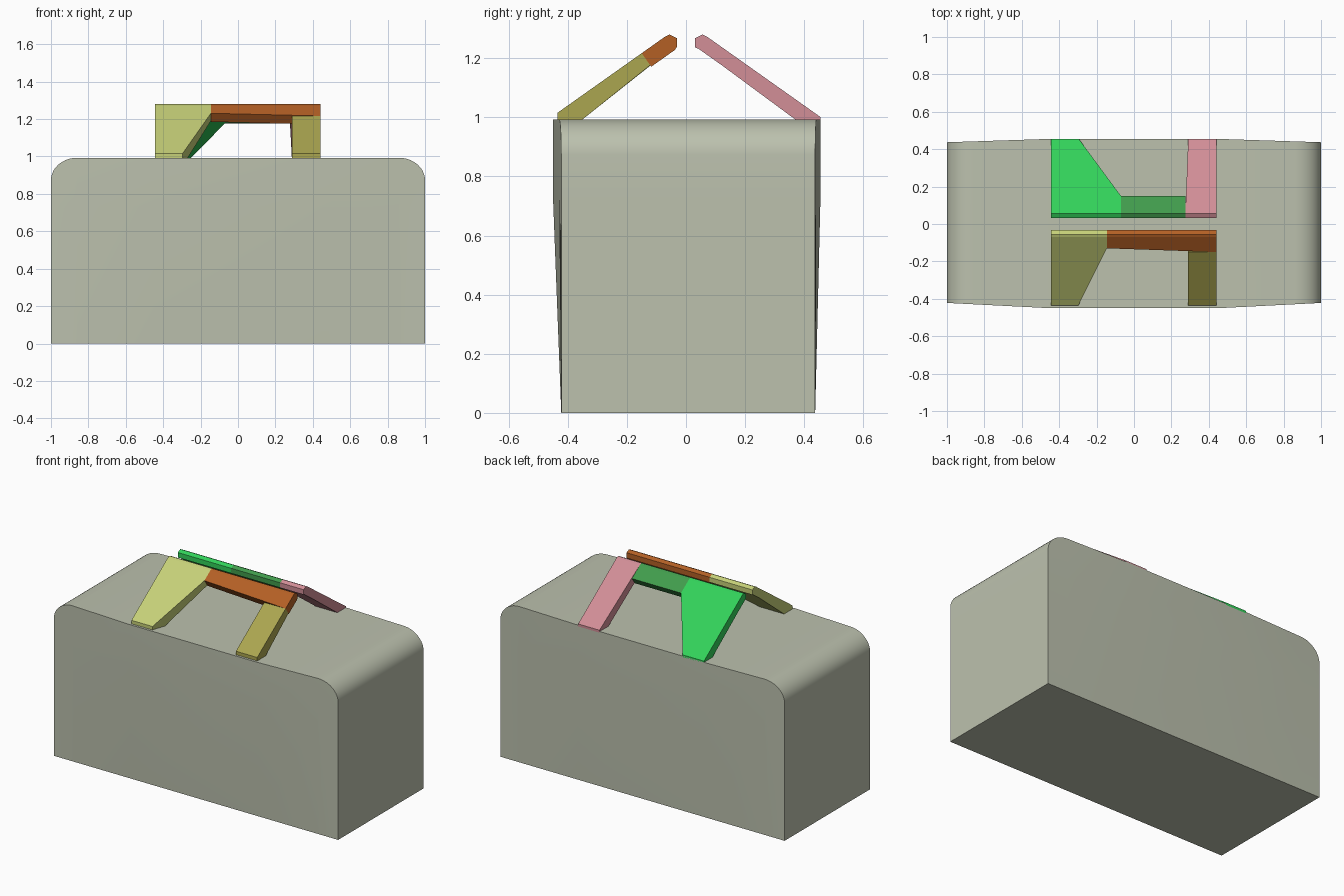
import bpy, bmesh, math

old = bpy.data.objects.get("Cube")
if old:
    bpy.data.objects.remove(old, do_unlink=True)


def material(name, code):
    """Flat material from an sRGB hex code, stored as linear values."""
    srgb = [int(code[i:i + 2], 16) / 255 for i in (0, 2, 4)]
    rgba = [c / 12.92 if c < 0.04 else ((c + 0.055) / 1.055) ** 2.4 for c in srgb] + [1]
    mat = bpy.data.materials.new(name)
    mat.use_nodes = True
    mat.diffuse_color = rgba
    mat.node_tree.nodes["Principled BSDF"].inputs["Base Color"].default_value = rgba
    return mat


def finish(bm, name, mat, smooth=False):
    bmesh.ops.remove_doubles(bm, verts=bm.verts, dist=0.0001)
    bmesh.ops.recalc_face_normals(bm, faces=bm.faces)
    mesh = bpy.data.meshes.new(name)
    bm.to_mesh(mesh)
    bm.free()
    obj = bpy.data.objects.new(name, mesh)
    bpy.context.collection.objects.link(obj)
    mesh.materials.append(mat)
    if smooth:
        bpy.ops.object.select_all(action='DESELECT')
        obj.select_set(True)
        bpy.context.view_layer.objects.active = obj
        bpy.ops.object.shade_smooth_by_angle(angle=math.radians(30))
    return obj


def loft(bm, loops):
    """Skin a row of vertex loops and cap both ends."""
    rings = [[bm.verts.new(p) for p in loop] for loop in loops]
    n = len(rings[0])
    for a, b in zip(rings, rings[1:]):
        for i in range(n):
            j = (i + 1) % n
            bm.faces.new((a[i], a[j], b[j], b[i]))
    bm.faces.new(rings[0])
    bm.faces.new(rings[-1])


# Body: rounded top ends, long sides bulging toward the upper middle
HEIGHT, SHOULDER, MIDDLE = 0.993, 0.73, 0.45


def side(x, z, end, mid):
    along = min(1, (1 - abs(x)) / (1 - MIDDLE))
    return end + (mid - end) * along * min(1, z / SHOULDER)


def body():
    steps = 10
    right = [(MIDDLE, HEIGHT)]
    for k in range(steps + 1):
        a = math.pi / 2 * (1 - k / steps)
        right.append((0.86 + 0.14 * math.cos(a), 0.873 + 0.12 * math.sin(a)))
    columns = [(-x, z) for x, z in reversed(right)] + right
    loops = []
    for x, top in columns:
        rows = (0, SHOULDER, top)
        front = [(x, -side(x, z, 0.422, 0.45), z) for z in rows]
        back = [(x, side(x, z, 0.437, 0.455), z) for z in reversed(rows)]
        loops.append(front + back)
    bm = bmesh.new()
    loft(bm, loops)
    finish(bm, "case_body", material("pale_grey_green", "BCC1AE"), True)


# Handles: sloping slabs, leaning inward over the body
def slope(y):
    return 1.323 - 0.708 * y


def section(sign, xl, xr, outer_l, inner_l, outer_r=None, inner_r=None):
    outer_r, inner_r = outer_r or outer_l, inner_r or inner_l
    corners = ((xl, outer_l), (xr, outer_r), (xr, inner_r), (xl, inner_l))
    return [(x, sign * y, z) for x, (y, z) in corners]


def across(y, thick):
    return (y, slope(y)), (y - 0.58 * thick, slope(y) - 0.815 * thick)


def handle_part(name, mat, sign, start, top, foot=None, tip=True, thick=0.05):
    """start: (xl, yl, xr, yr) where the upper piece begins; top: x range of
    the tip; foot: (y, xl, xr) where a leg lands on the body."""
    xl, yl, xr, yr = start
    loops = []
    if foot:
        fy, fl, fr = foot
        knee = fy - 0.047
        t = 0.047 / (fy - yl)
        kl, kr = fl + (xl - fl) * t, fr + (xr - fr) * t
        loops.append(section(sign, fl, fr, (fy, slope(fy)), (fy, 0.985)))
        loops.append(section(sign, kl, kr, (knee, slope(knee)), (fy - 0.075, 0.985)))
    loops.append(section(sign, xl, xr, *across(yl, thick), *across(yr, thick)))
    if tip:
        a, b = top
        loops.append(section(sign, a, b, *across(0.07, thick)))
        loops.append(section(sign, a, b, (0.055, 1.28), (0.033, 1.235)))
        loops.append(section(sign, a, b, (0.031, 1.268), (0.031, 1.238)))
    bm = bmesh.new()
    loft(bm, loops)
    finish(bm, name, mat)


body()
LEFT, RIGHT = -0.445, 0.44

# Front handle
handle_part("front_handle_wide_leg", material("yellow_green", "C6D078"), -1,
            (LEFT, 0.13, -0.145, 0.13), (LEFT, -0.145), (0.435, LEFT, -0.297))
handle_part("front_handle_bar", material("rust_brown", "B46025"), -1,
            (-0.145, 0.13, RIGHT, 0.15), (-0.145, RIGHT), thick=0.056)
handle_part("front_handle_narrow_leg", material("olive", "ABA650"), -1,
            (0.29, 0.15, RIGHT, 0.15), None, (0.435, 0.29, RIGHT), tip=False)

# Back handle
handle_part("back_handle_wide_leg", material("bright_green", "32D25A"), 1,
            (LEFT, 0.15, -0.07, 0.15), (LEFT, -0.07), (0.455, LEFT, -0.295))
handle_part("back_handle_bar", material("deep_green", "419C4C"), 1,
            (-0.07, 0.15, 0.275, 0.15), (-0.07, 0.275))
handle_part("back_handle_narrow_leg", material("dusty_pink", "D28E97"), 1,
            (0.278, 0.15, RIGHT, 0.15), (0.275, RIGHT), (0.455, 0.29, RIGHT))
